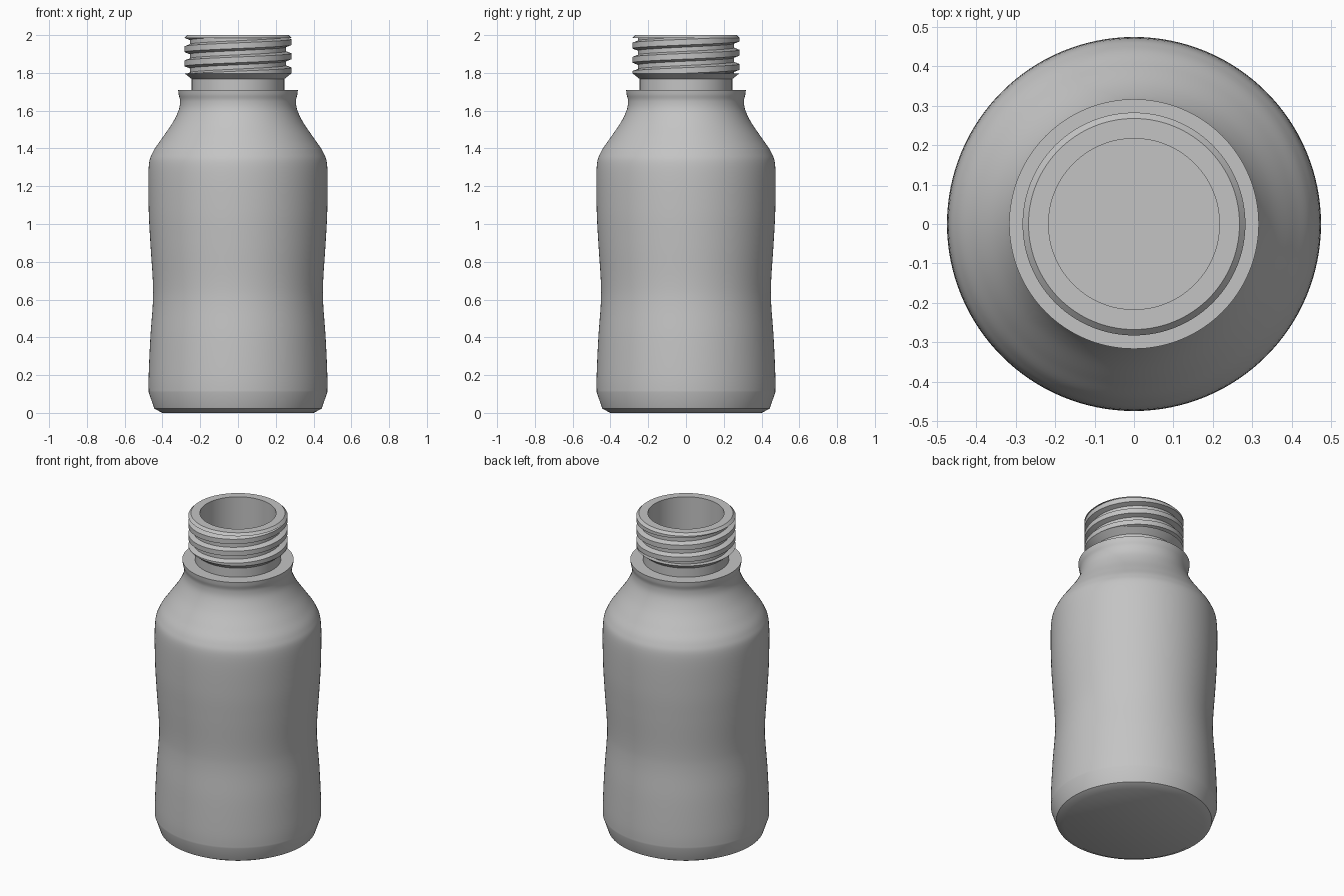
import bpy, bmesh, math
from mathutils import Vector

if "Cube" in bpy.data.objects:
    bpy.data.objects.remove(bpy.data.objects["Cube"], do_unlink=True)

SEG = 128

plastic = bpy.data.materials.new("grey plastic")
plastic.use_nodes = True
GREY = (0.55, 0.55, 0.55, 1)
plastic.diffuse_color = GREY
plastic.node_tree.nodes["Principled BSDF"].inputs["Base Color"].default_value = GREY


def make_object(name, columns):
    """Skin a closed ring of vertical point columns."""
    bm = bmesh.new()
    cols = [[bm.verts.new(p) for p in col] for col in columns]
    for a, b in zip(cols, cols[1:]):
        for j in range(len(a) - 1):
            bm.faces.new((a[j], b[j], b[j + 1], a[j + 1]))
    bmesh.ops.remove_doubles(bm, verts=bm.verts, dist=1e-5)
    bmesh.ops.dissolve_degenerate(bm, dist=1e-6, edges=bm.edges)
    mesh = bpy.data.meshes.new(name)
    bm.to_mesh(mesh)
    bm.free()
    mesh.materials.append(plastic)
    obj = bpy.data.objects.new(name, mesh)
    bpy.context.collection.objects.link(obj)
    bpy.ops.object.select_all(action="DESELECT")
    obj.select_set(True)
    bpy.context.view_layer.objects.active = obj
    bpy.ops.object.shade_smooth_by_angle(angle=math.radians(28))
    return obj


def polar(r, angle, z):
    return Vector((r * math.cos(angle), r * math.sin(angle), z))


def lathe(name, profile):
    angles = [math.tau * i / SEG for i in range(SEG + 1)]
    return make_object(name, [[polar(r, a, z) for r, z in profile] for a in angles])


def smooth_curve(points, steps=6):
    """Catmull-Rom curve through the profile points."""
    pts = [Vector(p) for p in points]
    pts = [pts[0]] + pts + [pts[-1]]
    out = []
    for a, b, c, d in zip(pts, pts[1:], pts[2:], pts[3:]):
        for i in range(steps):
            t = i / steps
            out.append(0.5 * (2 * b + (c - a) * t + (2 * a - 5 * b + 4 * c - d) * t**2
                              + (3 * b - a - 3 * c + d) * t**3))
    return [tuple(p) for p in out] + [tuple(pts[-1])]


# Outer wall: waisted body and curved shoulder
side = smooth_curve([(0.473, 0.11), (0.473, 0.2), (0.464, 0.4), (0.451, 0.58),
                     (0.451, 0.7), (0.464, 0.9), (0.473, 1.08), (0.473, 1.3),
                     (0.451, 1.38), (0.405, 1.45), (0.35, 1.53), (0.315, 1.6),
                     (0.307, 1.65), (0.314, 1.685), (0.317, 1.71)])
base = [(0, 0), (0.4, 0), (0.443, 0.022)]
neck = [(0.245, 1.71), (0.245, 1.767)]
lathe("bottle_body", base + side + neck)

# Neck finish: flared collar, core, chamfered lip, then the bore and inner wall
TOP, BOTTOM, CREST, ROOT = 1.985, 1.798, 0.283, 0.254
finish = [(0.245, 1.767), (CREST, BOTTOM), (0.25, BOTTOM), (0.25, TOP),
          (CREST, TOP), (0.268, 2), (0.217, 2), (0.217, 1.6)]
inner = [(r - 0.06, z) for r, z in reversed(side) if z < 1.5]
lathe("neck_and_inner_wall", finish + inner + [(0.38, 0.05), (0, 0.05)])

# Screw thread: a trapezoid profile swept up a right-handed helix
PITCH, ROWS = 0.075, 20


def thread_radius(phase):
    phase %= 1
    if phase <= 0.4:
        return CREST
    depth = min((phase - 0.4) / 0.15, (1 - phase) / 0.15, 1)
    return CREST - (CREST - ROOT) * depth


columns = []
row_count = math.ceil(((TOP - BOTTOM) / PITCH + 1) * ROWS) + 1
for i in range(SEG + 1):
    turn = i / SEG
    column = []
    for j in range(row_count):
        z = BOTTOM + PITCH * (j / ROWS + turn - 1)
        z = min(max(z, BOTTOM), TOP)
        r = thread_radius((z - BOTTOM) / PITCH - turn + 1e-6)
        column.append(polar(r, math.tau * turn, z))
    columns.append(column)
make_object("screw_thread", columns)
